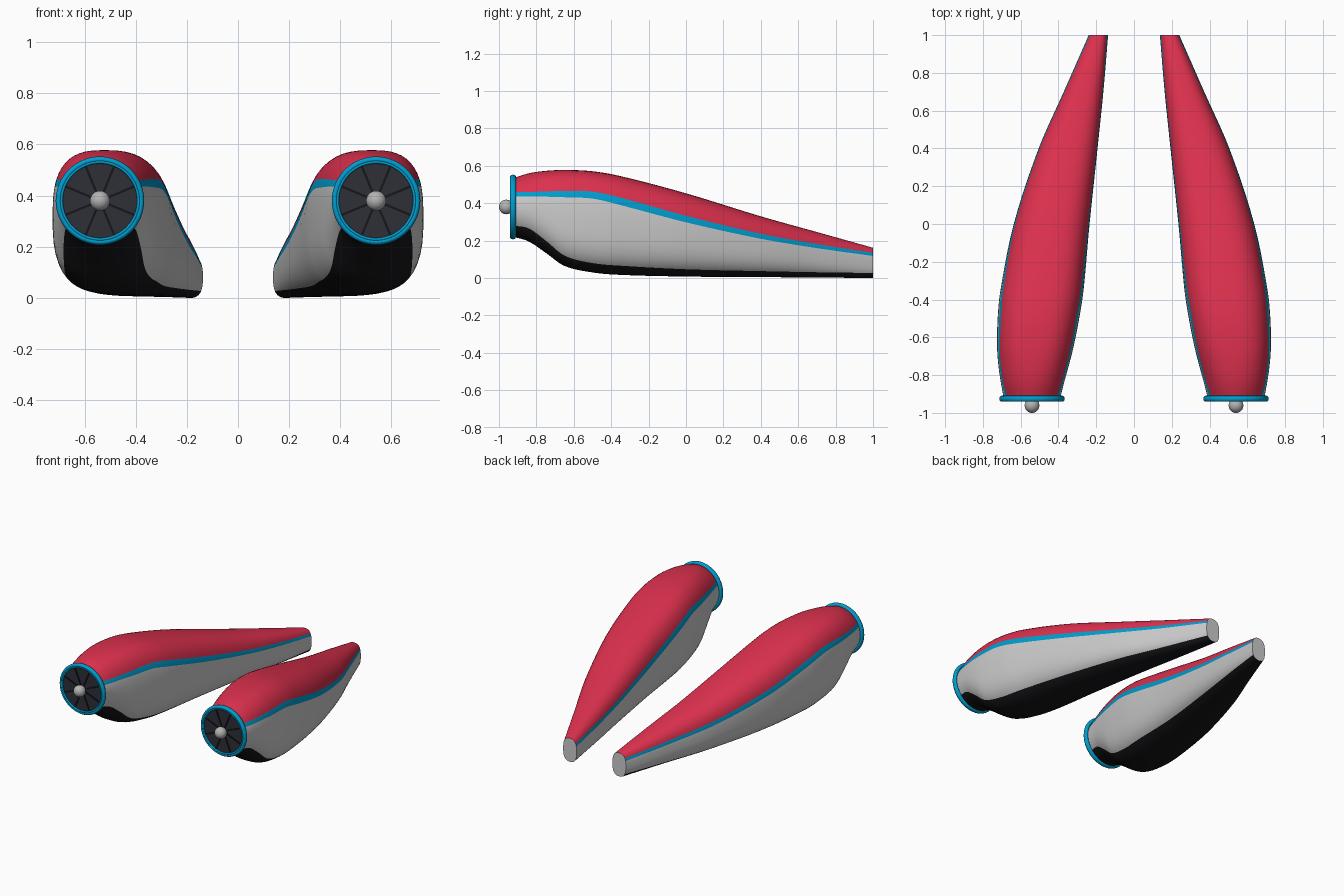
import bpy, bmesh, math
from mathutils import Matrix, Vector

cube = bpy.data.objects.get("Cube")
if cube:
    bpy.data.objects.remove(cube, do_unlink=True)


def material(name, r, g, b):
    mat = bpy.data.materials.new(name)
    mat.use_nodes = True
    mat.diffuse_color = (r, g, b, 1)
    mat.node_tree.nodes["Principled BSDF"].inputs["Base Color"].default_value = (r, g, b, 1)
    return mat


RED = material("red paint", 0.72, 0.03, 0.075)
BLUE = material("blue trim", 0.0, 0.34, 0.62)
GREY = material("light grey", 0.6, 0.6, 0.6)
BLACK = material("black underside", 0.008, 0.008, 0.01)
DARK = material("dark intake", 0.027, 0.029, 0.038)
METAL = material("hub metal", 0.45, 0.45, 0.45)

# Body stations: y, inner x, outer x, bottom, top, roundness, black edge, stripe low, stripe high
STATIONS = [
    (-0.92, 0.39, 0.69, 0.22, 0.535, 2.0, 0.28, 0.435, 0.46),
    (-0.84, 0.37, 0.705, 0.195, 0.56, 2.2, 0.265, 0.435, 0.46),
    (-0.75, 0.345, 0.718, 0.135, 0.573, 2.5, 0.20, 0.435, 0.463),
    (-0.65, 0.32, 0.725, 0.065, 0.578, 2.8, 0.12, 0.432, 0.465),
    (-0.5, 0.29, 0.722, 0.03, 0.571, 2.9, 0.08, 0.425, 0.462),
    (-0.35, 0.267, 0.707, 0.017, 0.545, 2.9, 0.066, 0.39, 0.43),
    (0, 0.235, 0.637, 0.008, 0.453, 2.8, 0.047, 0.298, 0.333),
    (0.4, 0.193, 0.505, 0.005, 0.33, 2.7, 0.037, 0.21, 0.237),
    (0.7, 0.162, 0.372, 0.003, 0.246, 2.7, 0.031, 0.16, 0.182),
    (1, 0.137, 0.24, 0, 0.162, 2.7, 0.027, 0.118, 0.135),
]
BANDS = [(7, BLACK), (8, GREY), (2, BLUE), (9, RED)]
CENTRE = Vector((0.54, -0.925, 0.38))


def tangent(i, k):
    a, b = STATIONS[max(i - 1, 0)], STATIONS[min(i + 1, len(STATIONS) - 1)]
    return (b[k] - a[k]) / (b[0] - a[0])


def smooth_stations(steps):
    """Resample the stations along a smooth cubic."""
    for i in range(len(STATIONS) - 1):
        a, b = STATIONS[i], STATIONS[i + 1]
        d = b[0] - a[0]
        for s in range(steps):
            u = s / steps
            w = u * u * (3 - 2 * u)
            yield [a[0] + u * d] + [
                a[k] * (1 - w) + b[k] * w
                + d * u * (1 - u) * ((1 - u) * tangent(i, k) - u * tangent(i + 1, k))
                for k in range(1, len(a))]
    yield list(STATIONS[-1])


def signed_power(v, e):
    return math.copysign(abs(v) ** e, v)


def section(row):
    """Rounded section whose points fall exactly on the paint edges."""
    y, x0, x1, z0, z1, n, *edges = row
    cx, cz, w, h = (x0 + x1) / 2, (z0 + z1) / 2, (x1 - x0) / 2, (z1 - z0) / 2
    quarter = math.pi / 2
    cuts = [-quarter] + [
        math.asin(max(-1, min(1, signed_power((z - cz) / h, n / 2)))) for z in edges] + [quarter]
    angles = [cuts[i] + (cuts[i + 1] - cuts[i]) * j / count
              for i, (count, _) in enumerate(BANDS) for j in range(count)] + [quarter]
    half = [(w * abs(math.cos(t)) ** (2 / n), cz + h * signed_power(math.sin(t), 2 / n))
            for t in angles]
    outer = [(cx + dx, y, z) for dx, z in half]
    inner = [(cx - dx, y, z) for dx, z in half[-2:0:-1]]
    return outer + inner


def finish(bm, name, side, mats, angle=40):
    """Turn the mesh into an object, mirrored for the right side."""
    if side < 0:
        bmesh.ops.scale(bm, vec=(-1, 1, 1), verts=bm.verts)
    bmesh.ops.recalc_face_normals(bm, faces=bm.faces)
    mesh = bpy.data.meshes.new(name)
    bm.to_mesh(mesh)
    bm.free()
    for mat in mats:
        mesh.materials.append(mat)
    obj = bpy.data.objects.new(("left_" if side > 0 else "right_") + name, mesh)
    bpy.context.collection.objects.link(obj)
    bpy.ops.object.select_all(action="DESELECT")
    obj.select_set(True)
    bpy.context.view_layer.objects.active = obj
    bpy.ops.object.shade_smooth_by_angle(angle=math.radians(angle))


def body(side):
    bm = bmesh.new()
    rings = [[bm.verts.new(p) for p in section(row)] for row in smooth_stations(5)]
    bands = [i for i, (count, _) in enumerate(BANDS) for _ in range(count)]
    bands += bands[::-1]
    for a, b in zip(rings, rings[1:]):
        for j, band in enumerate(bands):
            k = (j + 1) % len(a)
            bm.faces.new((a[j], a[k], b[k], b[j])).material_index = band
    bm.faces.new(rings[0]).material_index = 0
    bm.faces.new(rings[-1]).material_index = 1
    finish(bm, "body", side, [mat for _, mat in BANDS])


def torus(bm, radius, thick, depth, y):
    """Ring around the y axis with an oval section."""
    major, minor = 64, 12
    grid = []
    for i in range(major):
        t = math.tau * i / major
        ring = []
        for j in range(minor):
            p = math.tau * j / minor
            r = radius + thick * math.cos(p)
            offset = Vector((r * math.cos(t), y + depth * math.sin(p), r * math.sin(t)))
            ring.append(bm.verts.new(CENTRE + offset))
        grid.append(ring)
    for i in range(major):
        a, b = grid[i], grid[(i + 1) % major]
        for j in range(minor):
            k = (j + 1) % minor
            bm.faces.new((a[j], a[k], b[k], b[j]))


def intake(side):
    # Trim ring with a thin inner lip
    bm = bmesh.new()
    torus(bm, 0.161, 0.012, 0.016, 0)
    torus(bm, 0.151, 0.006, 0.006, -0.01)
    finish(bm, "intake_ring", side, [BLUE], 80)

    # Dark disc closing the intake
    bm = bmesh.new()
    place = Matrix.Translation(CENTRE) @ Matrix.Rotation(math.pi / 2, 4, "X")
    bmesh.ops.create_cone(bm, cap_ends=True, segments=64, radius1=0.156, radius2=0.156,
                          depth=0.012, matrix=place)
    finish(bm, "intake_disc", side, [DARK])

    # Radial fan spokes
    bm = bmesh.new()
    count = 8
    for i in range(count):
        turn = Matrix.Rotation(math.tau * (i + 0.5) / count, 4, "Y")
        shape = Matrix.Translation((0.085, -0.007, 0)) @ Matrix.Diagonal((0.13, 0.008, 0.009, 1))
        bmesh.ops.create_cube(bm, size=1, matrix=Matrix.Translation(CENTRE) @ turn @ shape)
    finish(bm, "fan_spokes", side, [BLACK])

    # Round hub
    bm = bmesh.new()
    bmesh.ops.create_uvsphere(bm, u_segments=32, v_segments=16, radius=0.039,
                              matrix=Matrix.Translation(CENTRE + Vector((0, -0.036, 0))))
    finish(bm, "fan_hub", side, [METAL])


for side in (1, -1):
    body(side)
    intake(side)
